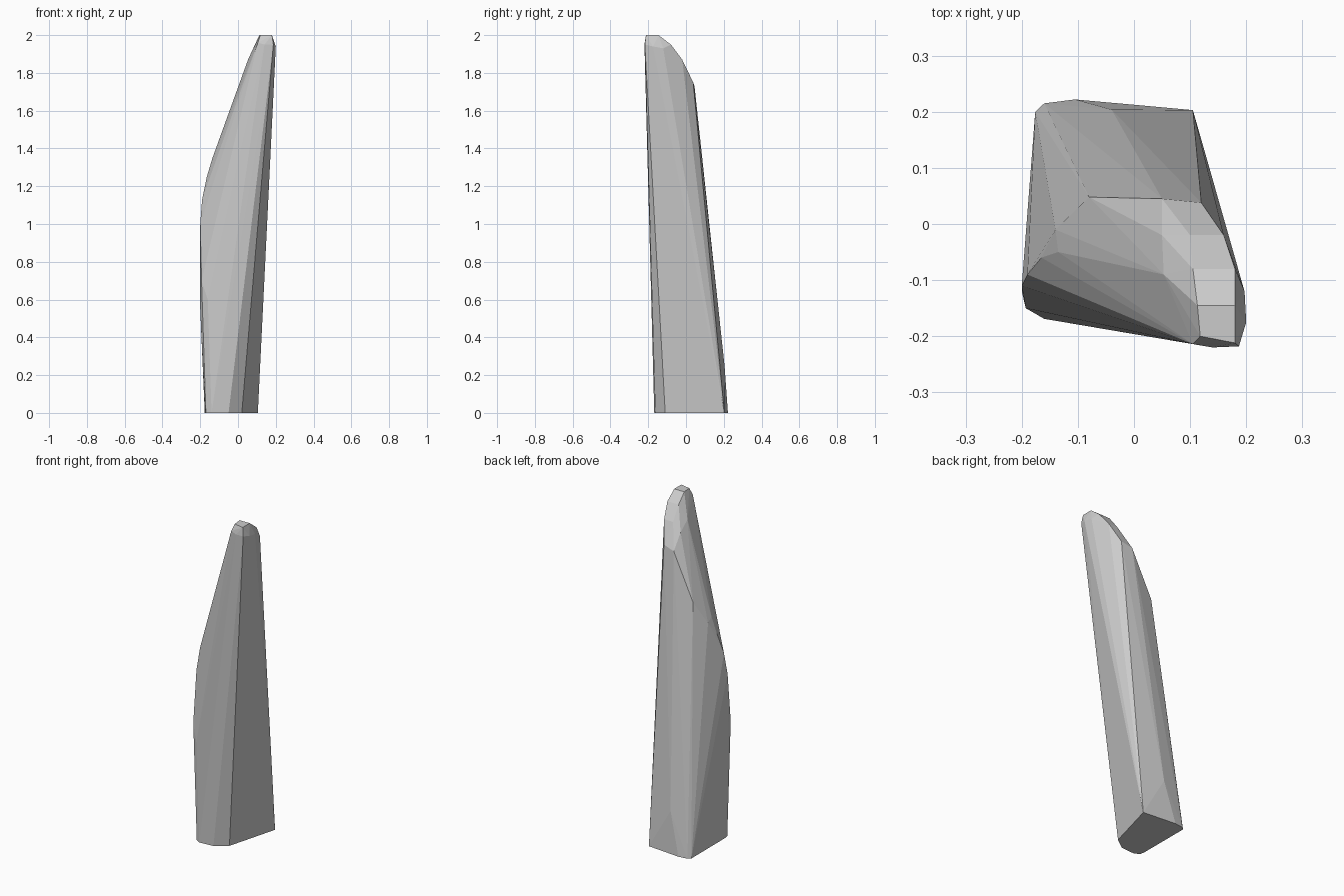
import bpy, bmesh

# Faceted leaning stone: rings of corner points wrapped by a convex hull
base = [(-0.175, -0.12, 0), (-0.17, -0.15, 0), (-0.14, -0.168, 0), (-0.05, -0.162, 0),
        (0.02, -0.11, 0), (0.105, 0.203, 0), (-0.105, 0.222, 0), (-0.16, 0.215, 0),
        (-0.176, 0.2, 0), (-0.04, 0.204, 0.25)]
# bulging left shoulder
shoulder = [(-0.2, -0.12, 0.55), (-0.193, -0.15, 0.7), (-0.16, -0.169, 0.6),
            (-0.2, -0.11, 1.0), (-0.19, -0.09, 1.13), (-0.165, -0.06, 1.25),
            (-0.14, -0.01, 1.33), (-0.135, -0.05, 1.35), (-0.08, 0.048, 1.46)]
# rounded upper end
crown = [(0.05, 0.045, 1.73), (0.12, 0.038, 1.75), (0.05, -0.02, 1.82), (0.1, -0.02, 1.87),
         (0.16, -0.02, 1.87), (0.053, -0.09, 1.87), (0.105, -0.08, 1.95), (0.18, -0.08, 1.95)]
tip = [(0.113, -0.145, 2), (0.18, -0.145, 2), (0.118, -0.2, 2), (0.18, -0.212, 2),
       (0.105, -0.214, 1.96), (0.14, -0.22, 1.95), (0.187, -0.218, 1.95),
       (0.197, -0.12, 1.93), (0.2, -0.175, 1.94)]

bm = bmesh.new()
for p in base + shoulder + crown + tip:
    bm.verts.new(p)
hull = bmesh.ops.convex_hull(bm, input=bm.verts)
loose = [v for v in bm.verts if not v.link_faces]
bmesh.ops.delete(bm, geom=loose, context='VERTS')
bmesh.ops.recalc_face_normals(bm, faces=bm.faces)

mesh = bpy.data.meshes.new("standing_stone")
bm.to_mesh(mesh)
bm.free()
bpy.context.collection.objects.link(bpy.data.objects.new("standing_stone", mesh))
